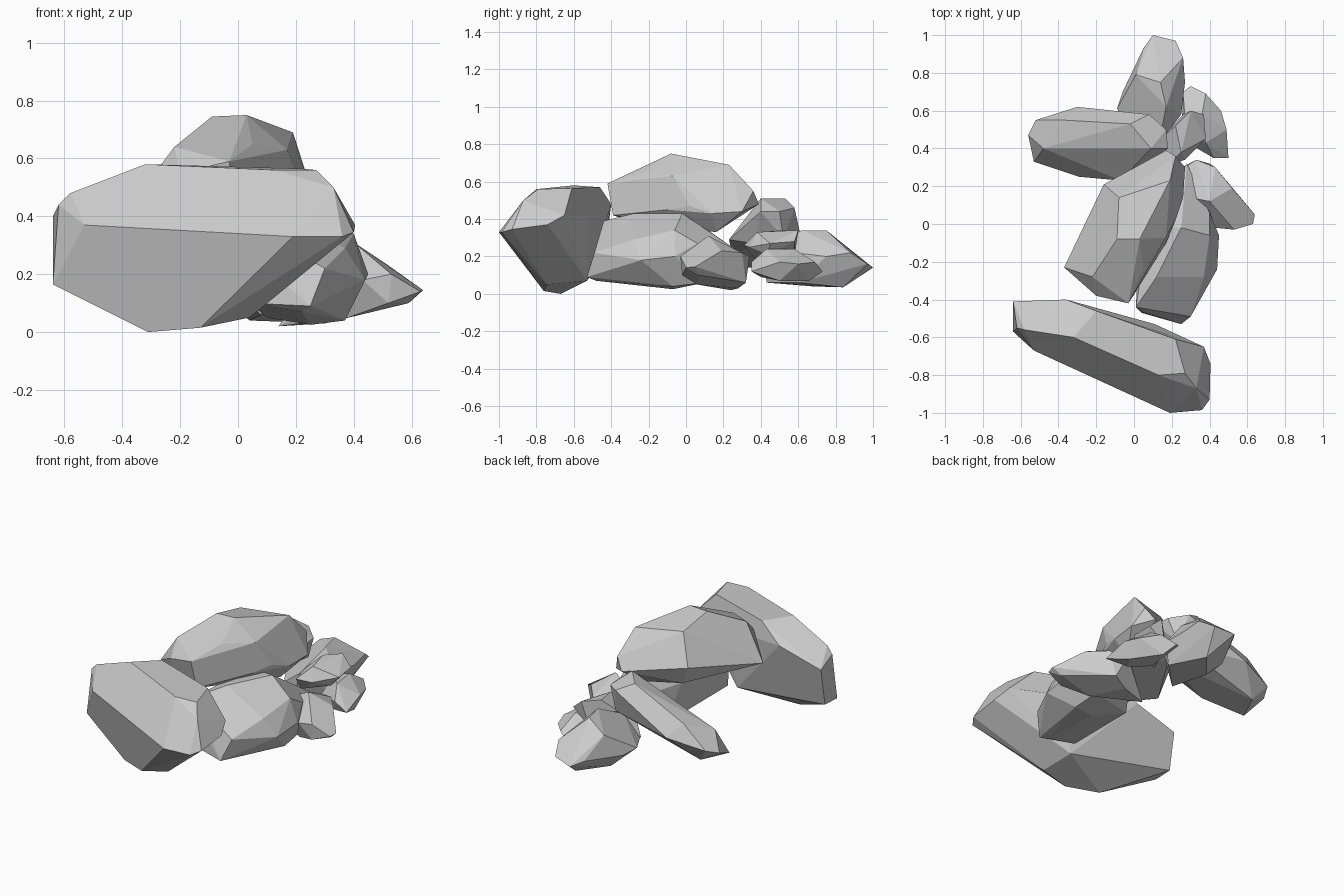
import bpy, bmesh, math


def rock(name, *corners):
    """Flat-faced boulder: the convex hull of a few corner points."""
    bm = bmesh.new()
    for c in corners:
        bm.verts.new(c)
    hull = bmesh.ops.convex_hull(bm, input=bm.verts[:])
    inside = {v for v in hull["geom_interior"] if isinstance(v, bmesh.types.BMVert)}
    bmesh.ops.delete(bm, geom=list(inside), context='VERTS')
    # merge almost coplanar triangles into broad facets
    bmesh.ops.dissolve_limit(bm, angle_limit=math.radians(9),
                             verts=bm.verts[:], edges=bm.edges[:])
    bmesh.ops.recalc_face_normals(bm, faces=bm.faces[:])
    mesh = bpy.data.meshes.new(name)
    bm.to_mesh(mesh)
    bm.free()
    ob = bpy.data.objects.new(name, mesh)
    bpy.context.collection.objects.link(ob)
    return ob


# long leaning slab across the front
rock("front_slab",
     (-.64, -.45, .17), (-.64, -.41, .40), (-.62, -.55, .44), (-.58, -.56, .48),
     (-.53, -.67, .37), (-.32, -.60, .58), (-.36, -.40, .48), (-.20, -.46, .57),
     (.13, -.80, .56), (.27, -.79, .56), (.22, -.61, .565), (.33, -.87, .50),
     (.19, -1.0, .33), (.36, -.985, .33), (.40, -.93, .345), (.405, -.74, .37),
     (.37, -.65, .42), (.11, -.53, .42), (-.31, -.67, .0), (-.13, -.76, .015),
     (.04, -.745, .05), (.02, -.53, .07), (-.64, -.57, .165))

# boulder resting on top
rock("top_boulder",
     (-.09, -.08, .745), (.03, -.08, .75), (-.08, .14, .70), (.19, .23, .69),
     (-.22, -.28, .64), (.05, -.23, .65), (-.03, -.42, .59), (-.20, -.38, .55),
     (-.37, -.23, .44), (-.16, .21, .52), (.17, .39, .48), (.22, .36, .55),
     (.27, .30, .44), (.26, .14, .43), (.17, -.07, .63), (.22, .02, .47),
     (.17, -.10, .45), (-.01, -.39, .42), (-.20, -.33, .40), (.18, .16, .33),
     (-.10, .18, .40))

# large rock under the boulder
rock("middle_boulder",
     (.01, -.44, .39), (.04, -.47, .10), (.05, -.47, .26), (.25, -.53, .09),
     (.30, -.49, .22), (.37, -.28, .29), (.44, -.24, .18), (.45, -.06, .20),
     (.40, -.06, .34), (.25, -.02, .43), (.12, -.28, .43), (.08, 0, .42),
     (.40, .06, .27), (.28, .32, .20), (.37, -.07, .04), (.25, -.07, .025),
     (.22, -.48, .07), (.36, .10, .06), (.10, .05, .05), (.03, 0, .30))

# tilted slab at the back left, low at its outer end
rock("back_slab",
     (-.56, .47, .20), (-.52, .55, .23), (-.30, .62, .28), (-.09, .61, .38),
     (-.37, .55, .36), (-.48, .40, .30), (-.02, .53, .51), (.03, .34, .43),
     (.09, .40, .51), (.08, .58, .46), (.17, .50, .44), (.18, .40, .44),
     (.05, .31, .36), (-.07, .23, .29), (-.29, .25, .20), (-.53, .33, .14),
     (-.45, .50, .14), (.12, .52, .30), (.05, .36, .27))

# pointed rock at the very back
rock("rear_rock",
     (-.09, .61, .16), (-.06, .70, .14), (.01, .79, .28), (.14, .75, .34),
     (.17, .62, .34), (.10, 1.0, .14), (.22, .97, .16), (.05, .93, .16),
     (.26, .88, .22), (.27, .75, .20), (.25, .58, .22), (.13, .42, .24),
     (.17, .84, .035), (.04, .68, .04), (.08, .43, .06), (.25, .60, .06),
     (.0, .45, .14))

# pointed rock at the right
rock("right_rock",
     (.64, .05, .145), (.63, 0, .14), (.53, -.03, .20), (.52, -.02, .10),
     (.43, -.02, .18), (.40, .12, .31), (.52, .19, .23), (.43, .30, .22),
     (.33, .34, .20), (.27, .30, .18), (.30, .14, .26), (.59, .07, .10),
     (.30, .28, .03), (.14, .24, .02), (.40, .32, .06), (.38, .06, .05))

# flat rock at the back right
rock("back_right_rock",
     (.26, .70, .14), (.30, .73, .12), (.38, .69, .17), (.46, .60, .16),
     (.49, .50, .17), (.50, .35, .12), (.42, .35, .17), (.38, .43, .24),
     (.36, .58, .24), (.27, .55, .22), (.25, .45, .12), (.34, .66, .07),
     (.45, .50, .07), (.38, .40, .09))

# small wedge filling the gap at the back
rock("small_wedge",
     (.15, .46, .27), (.18, .31, .26), (.27, .34, .25), (.25, .38, .33),
     (.30, .60, .34), (.37, .58, .28), (.38, .45, .27), (.22, .52, .34),
     (.33, .44, .21), (.26, .58, .19), (.17, .38, .17))
